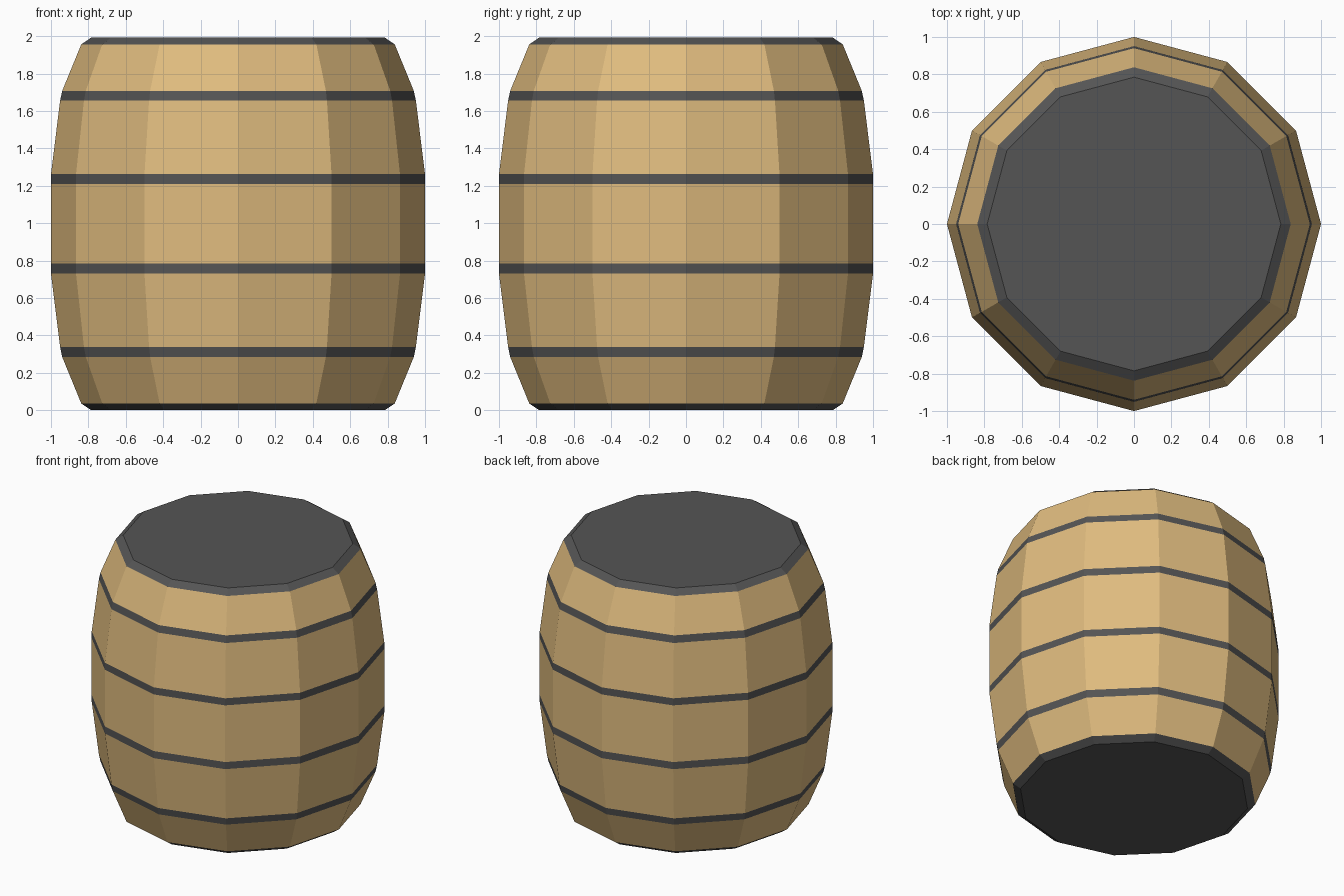
import bpy, bmesh
from math import cos, sin, tau

if "Cube" in bpy.data.objects:
    bpy.data.objects.remove(bpy.data.objects["Cube"])

SIDES = 12


def material(name, rgb):
    m = bpy.data.materials.new(name)
    m.diffuse_color = (*rgb, 1)
    m.use_nodes = True
    m.node_tree.nodes["Principled BSDF"].inputs["Base Color"].default_value = m.diffuse_color
    return m


wood = material("wood", (0.74, 0.50, 0.21))
iron = material("iron", (0.09, 0.09, 0.09))


def lathe(name, profile, mat, cap_bottom=False, cap_top=False):
    """Turn (radius, z) points into a flat-sided ring, with optional end caps."""
    bm = bmesh.new()
    rings = [[bm.verts.new((r * cos(tau * i / SIDES), r * sin(tau * i / SIDES), z))
              for i in range(SIDES)] for r, z in profile]
    for lo, hi in zip(rings, rings[1:]):
        for i in range(SIDES):
            j = (i + 1) % SIDES
            bm.faces.new((lo[i], lo[j], hi[j], hi[i]))
    if cap_bottom:
        bm.faces.new(rings[0][::-1])
    if cap_top:
        bm.faces.new(rings[-1])
    mesh = bpy.data.meshes.new(name)
    bm.to_mesh(mesh)
    bm.free()
    mesh.materials.append(mat)
    ob = bpy.data.objects.new(name, mesh)
    bpy.context.collection.objects.link(ob)
    return ob


# Lower half of the bulging outline, mirrored about mid height
HEIGHT = 1.992
half = [(0.785, 0), (0.838, 0.036), (0.94, 0.285), (0.951, 0.337), (1, 0.73), (1, 0.783)]
outline = half + [(r, HEIGHT - z) for r, z in reversed(half)]

# Alternate iron hoops and wooden stave rows up the outline
last = len(outline) - 2
for k, pair in enumerate(zip(outline, outline[1:])):
    if k == 0:
        lathe("bottom_lid", pair, iron, cap_bottom=True)
    elif k == last:
        lathe("top_lid", pair, iron, cap_top=True)
    elif k % 2 == 0:
        lathe(f"hoop_{k // 2}", pair, iron)
    else:
        lathe(f"stave_row_{k // 2 + 1}", pair, wood)
